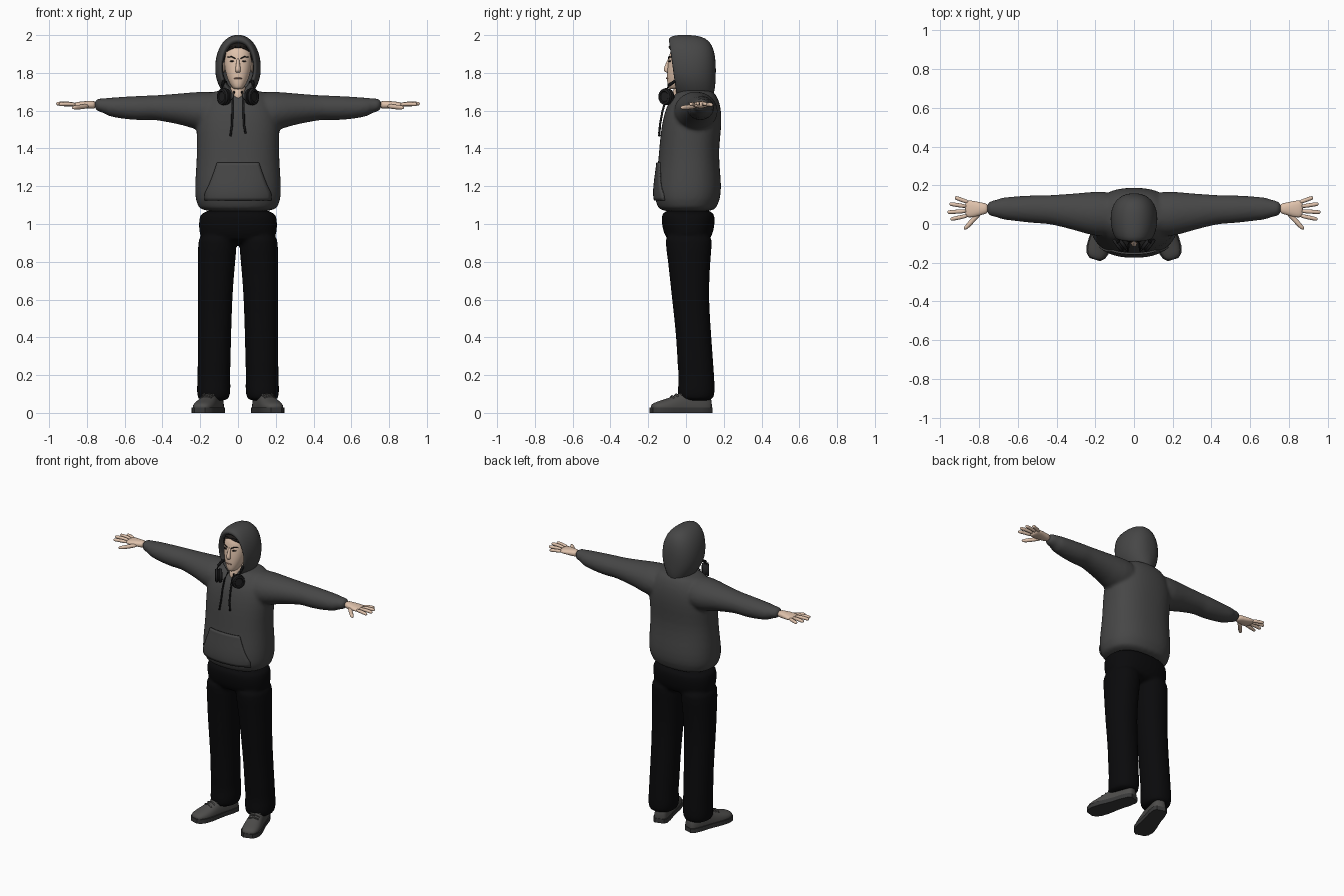
import bpy, bmesh, math
from mathutils import Vector as V

def mat(name, r, g, b):
    m = bpy.data.materials.new(name)
    m.diffuse_color = (r, g, b, 1)
    return m

CLOTH = mat("charcoal_cloth", .062, .062, .062)
PANTS = mat("black_denim", .003, .003, .0035)
SKIN = mat("skin", .74, .54, .41)
SHOE = mat("grey_suede", .075, .073, .07)
SOLE = mat("dark_sole", .04, .04, .04)
BLACK = mat("black_plastic", .014, .014, .015)
HAIR = mat("dark_hair", .012, .010, .009)
LIP = mat("lip", .42, .24, .18)
X, Y, Z = V((1, 0, 0)), V((0, 1, 0)), V((0, 0, 1))

def oval(c, u, v, ru, rv, n=24, p=2.0):
    """Superellipse ring around c in the plane of u and v."""
    pts = []
    for i in range(n):
        a = 2 * math.pi * i / n
        ca, sa = math.cos(a), math.sin(a)
        pts.append(V(c) + u * (ru * math.copysign(abs(ca) ** (2 / p), ca))
                   + v * (rv * math.copysign(abs(sa) ** (2 / p), sa)))
    return pts

def loft(bm, rings, s=1, caps=(True, True)):
    """Skin a list of rings; s = -1 mirrors across x = 0."""
    vs = [[bm.verts.new((q.x * s, q.y, q.z)) for q in r] for r in rings]
    n = len(vs[0])
    for a, b in zip(vs, vs[1:]):
        for i in range(n):
            bm.faces.new((a[i], a[(i + 1) % n], b[(i + 1) % n], b[i]))
    for cap, r in zip(caps, (vs[0], vs[-1])):
        if cap:
            bm.faces.new(r)

def finish(name, bm, m, subsurf=0, voxel=0, smooth=4, angle=None):
    bmesh.ops.recalc_face_normals(bm, faces=bm.faces)
    me = bpy.data.meshes.new(name)
    bm.to_mesh(me)
    bm.free()
    ob = bpy.data.objects.new(name, me)
    bpy.context.collection.objects.link(ob)
    me.materials.append(m)
    for f in me.polygons:
        f.use_smooth = True
    if angle:
        bpy.context.view_layer.objects.active = ob
        ob.select_set(True)
        bpy.ops.object.shade_smooth_by_angle(angle=math.radians(angle))
        ob.select_set(False)
    if subsurf:
        ob.modifiers.new("round", 'SUBSURF').levels = subsurf
        ob.modifiers["round"].render_levels = subsurf
    if voxel:
        r = ob.modifiers.new("blend", 'REMESH')
        r.mode, r.voxel_size, r.use_smooth_shade = 'VOXEL', voxel, True
        sm = ob.modifiers.new("relax", 'SMOOTH')
        sm.iterations, sm.factor = smooth, .5
    return ob

def tube(bm, pts, r, s=1, n=8, tip=.6):
    """Round tube through pts, narrowing at the tip."""
    pts = [V(p) for p in pts]
    rings = []
    for i, p in enumerate(pts):
        d = (pts[min(i + 1, len(pts) - 1)] - pts[max(i - 1, 0)]).normalized()
        u = d.cross(Z if abs(d.z) < .8 else Y).normalized()
        rings.append(oval(p, u, d.cross(u), *[r * (tip if i == len(pts) - 1 else 1)] * 2, n=n))
    loft(bm, rings, s)

# hoodie body: torso and sleeves blended together
bm = bmesh.new()
torso = [(1.06, .007, .208, .155), (1.105, .007, .212, .158), (1.125, .007, .227, .174), (1.2, .011, .229, .178),
         (1.3, .014, .222, .164), (1.4, .016, .217, .158), (1.5, .027, .222, .16), (1.58, .036, .215, .153),
         (1.64, .042, .19, .138), (1.685, .05, .155, .11), (1.712, .05, .12, .085)]
loft(bm, [oval((0, cy, z), X, Y, rx, ry, 32, 2.35) for z, cy, rx, ry in torso])
sleeve = [(.08, .05, 1.60, .12, .105), (.2, .052, 1.595, .118, .107), (.28, .06, 1.608, .1, .086),
          (.4, .072, 1.614, .08, .070), (.46, .075, 1.617, .073, .064), (.5, .076, 1.614, .074, .066),
          (.58, .078, 1.614, .067, .062), (.65, .08, 1.617, .061, .054), (.692, .08, 1.62, .055, .048),
          (.706, .08, 1.627, .043, .038), (.765, .08, 1.632, .04, .035)]
for s in (1, -1):
    loft(bm, [oval((x, cy, cz), Y, Z, ry, rz, 24) for x, cy, cz, ry, rz in sleeve], s)
hoodie = finish("hoodie_body", bm, CLOTH, 1, .011, 4)

# hood: open shell with an inner return around the face
def hood_ring(y, rx, zt, zb, shear):
    zc, pts = 1.82, []
    for q in oval((0, y, 0), X, Z, 1, 1, 32, 2.15):
        z = zc + q.z * ((zt - zc) if q.z > 0 else (zc - zb))
        w = rx * (1 - .33 * q.z ** 2) if q.z < 0 else rx
        pts.append(V((q.x * w, y + shear * (1.98 - z) * .14, z)))
    return pts
bm = bmesh.new()
hood = [(-.02, .080, 1.95, 1.70, 1), (-.08, .082, 1.955, 1.69, 1), (-.096, .091, 1.972, 1.675, 1),
        (-.085, .102, 1.993, 1.66, 1), (-.045, .116, 2.002, 1.65, .7), (.02, .124, 2.003, 1.63, .3),
        (.08, .117, 1.995, 1.63, 0), (.125, .093, 1.972, 1.64, 0), (.15, .058, 1.92, 1.68, 0), (.158, .02, 1.85, 1.77, 0)]
loft(bm, [hood_ring(*h) for h in hood], 1, (False, True))
finish("hood", bm, CLOTH, 1)

# front pocket: curved-sided panel wrapped on the belly
bm = bmesh.new()
rows = []
for j in range(13):
    t = j / 12
    w = .175 - .065 * max(0, (t - .2) / .8) ** .8
    rows.append([bm.verts.new((w * (i / 8 - 1), -.3, 1.125 + .2 * t)) for i in range(17)])
for a, b in zip(rows, rows[1:]):
    for i in range(16):
        bm.faces.new((a[i], a[i + 1], b[i + 1], b[i]))
pocket = finish("front_pocket", bm, CLOTH)
w = pocket.modifiers.new("wrap", 'SHRINKWRAP')
w.target, w.wrap_method, w.offset = hoodie, 'PROJECT', .005
w.use_project_x, w.use_project_y, w.use_project_z = False, True, False
w.use_positive_direction = w.use_negative_direction = True
pocket.modifiers.new("thickness", 'SOLIDIFY').thickness = .009
pocket.modifiers["thickness"].offset = 0

# drawstrings
bm = bmesh.new()
for s, low in ((1, 1.48), (-1, 1.465)):
    tube(bm, [(.02, -.075, 1.70), (.028, -.105, 1.66), (.03, -.124, 1.6), (.031, -.137, 1.53), (.04, -.142, low)], .0055, s, 8, 1)
finish("drawstrings", bm, BLACK)

# trousers: hips and two legs blended together
bm = bmesh.new()
hips = [(.89, .015, .185, .10), (.95, .012, .208, .133), (1.02, .012, .208, .143), (1.085, .01, .2, .142)]
loft(bm, [oval((0, cy, z), X, Y, rx, ry, 32, 2.4) for z, cy, rx, ry in hips])
leg = [(.06, .130, .052, .076, .085), (.09, .130, .053, .088, .099), (.14, .128, .055, .09, .098), (.19, .128, .056, .086, .094),
       (.25, .127, .05, .088, .096), (.4, .124, .042, .088, .093), (.6, .122, .023, .092, .098),
       (.75, .117, .018, .098, .108), (.87, .110, .015, .103, .12), (.97, .106, .013, .104, .135)]
for s in (1, -1):
    loft(bm, [oval((cx, cy, z), X, Y, rx, ry, 24, 2.2) for z, cx, cy, rx, ry in leg], s)
finish("trousers", bm, PANTS, 1, .011, 3)

# shoes: suede upper on a flat sole, toes turned out
fwd = V((.29, -.957, 0))
side = V((.957, .29, 0))
heel = V((.105, .137, 0))
shape = [(.004, .028, .075), (.02, .043, .10), (.07, .05, .125), (.13, .05, .125), (.18, .054, .105),
         (.23, .06, .082), (.28, .059, .066), (.315, .048, .056), (.335, .028, .042)]
up, so = bmesh.new(), bmesh.new()
for s in (1, -1):
    loft(up, [[q if q.z > .015 else V((q.x, q.y, .015)) for q in
               oval(heel + fwd * d + Z * .03, side, Z, w * .96, h - .03, 20, 2.3)] for d, w, h in shape], s)
    edge = [heel + fwd * d + side * w * 1.04 for d, w, h in shape]
    edge += [heel + fwd * d - side * w * 1.04 for d, w, h in reversed(shape)]
    loft(so, [edge, [p + Z * .028 for p in edge]], s)
finish("shoe_uppers", up, SHOE, 1)
finish("shoe_soles", so, SOLE, angle=40)
bm = bmesh.new()
for s in (1, -1):
    for d, z in ((.175, .108), (.198, .099), (.221, .09)):
        c = heel + fwd * d
        tube(bm, [c - side * .032 + Z * (z - .012), c + Z * z, c + side * .032 + Z * (z - .012)], .005, s, 6, 1)
finish("shoe_laces", bm, SHOE)

# hands: palm, four fingers and a thumb
bm = bmesh.new()
palm = [(.75, .08, .027, .022), (.785, .079, .031, .021), (.82, .077, .042, .019), (.855, .078, .046, .015), (.872, .078, .04, .010)]
fingers = [((.855, .044, 1.632), (.90, .034, 1.636), (.94, .026, 1.634), (.948, .024, 1.633)),
           ((.86, .067, 1.634), (.91, .064, 1.639), (.955, .061, 1.637), (.963, .061, 1.636)),
           ((.86, .09, 1.633), (.905, .097, 1.637), (.945, .103, 1.635), (.953, .104, 1.634)),
           ((.85, .11, 1.630), (.885, .123, 1.633), (.918, .135, 1.631), (.925, .137, 1.630)),
           ((.79, .062, 1.626), (.825, .028, 1.620), (.86, -.012, 1.617), (.878, -.028, 1.616))]
for s in (1, -1):
    loft(bm, [oval((x, cy, 1.631), Y, Z, ry, rz, 16, 2.3) for x, cy, ry, rz in palm], s)
    for k, f in enumerate(fingers):
        tube(bm, f, .0135 if k == 4 else .0115, s)
finish("hands", bm, SKIN, 1)

# head and neck
skull = [(1.712, -.055, .02, .034), (1.725, -.047, .034, .05), (1.765, -.033, .056, .069), (1.82, -.022, .071, .078),
         (1.87, -.014, .075, .079), (1.92, -.006, .073, .079), (1.955, .005, .055, .062)]
bm = bmesh.new()
loft(bm, [oval((0, cy, z), X, Y, rx, ry, 24, 2.15) for z, cy, rx, ry in skull])
loft(bm, [oval((0, cy, z), X, Y, rx, ry, 20) for z, cy, rx, ry in
          ((1.64, -.012, .03, .065), (1.68, -.015, .04, .06), (1.76, -.005, .045, .055))])
# nose and ears
loft(bm, [oval((0, cy, z), X, Y, rx, ry, 10) for z, cy, rx, ry in
          ((1.80, -.096, .010, .008), (1.81, -.102, .017, .017), (1.825, -.102, .014, .017), (1.855, -.093, .009, .012), (1.88, -.086, .007, .008))])
for s in (1, -1):
    loft(bm, [oval((.074 + d, -.02, 1.83), Y, Z, r * .6, r, 12) for d, r in ((-.006, .03), (.002, .032), (.006, .022))], s)
finish("head", bm, SKIN, 1)

# hair: cap with a pointed fringe and sideburns
bm = bmesh.new()
loft(bm, [oval((0, cy, z), X, Y, rx, ry, 24, 2.15) for z, cy, rx, ry in
          ((1.928, -.006, .073, .085), (1.94, -.004, .076, .087), (1.958, .0, .068, .08), (1.97, .003, .04, .05))])
for s in (1, -1):
    tube(bm, [(.066, -.045, 1.94), (.071, -.048, 1.90), (.073, -.046, 1.865)], .008, s, 8, .3)
    tube(bm, [(.01, -.088, 1.94), (.04, -.082, 1.932), (.062, -.062, 1.912)], .008, s, 8, .4)
finish("hair", bm, HAIR, 1)

# brows, eyes and mouth
bm = bmesh.new()
for s in (1, -1):
    tube(bm, [(.014, -.093, 1.876), (.034, -.090, 1.886), (.054, -.073, 1.884)], .0035, s, 6)
    loft(bm, [oval((.033, y, 1.862), (X + Y * .35).normalized(), Z, .012, .004, 12) for y in (-.0905, -.083)], s)
finish("brows_and_eyes", bm, HAIR)
bm = bmesh.new()
tube(bm, [(-.02, -.096, 1.770), (0, -.1035, 1.772), (.02, -.096, 1.770)], .0035, 1, 8, 1)
finish("mouth", bm, LIP)

# headphones resting round the neck
bm = bmesh.new()
for s in (1, -1):
    ax = V((.8, -.6, 0))
    u = V((.6, .8, 0))
    c = V((.074, -.105, 1.674))
    loft(bm, [oval(c + ax * d, u, Z, r, r * 1.08, 20) for d, r in
              ((-.024, .026), (-.022, .038), (-.006, .042), (-.004, .036), (.003, .036), (.005, .042), (.018, .038), (.02, .028), (.015, .024))], s)
    tube(bm, [(.085, -.11, 1.70), (.083, -.09, 1.735), (.076, -.06, 1.755), (.065, 0, 1.75)], .009, s, 8, 1)
finish("headphones", bm, BLACK, angle=35)
